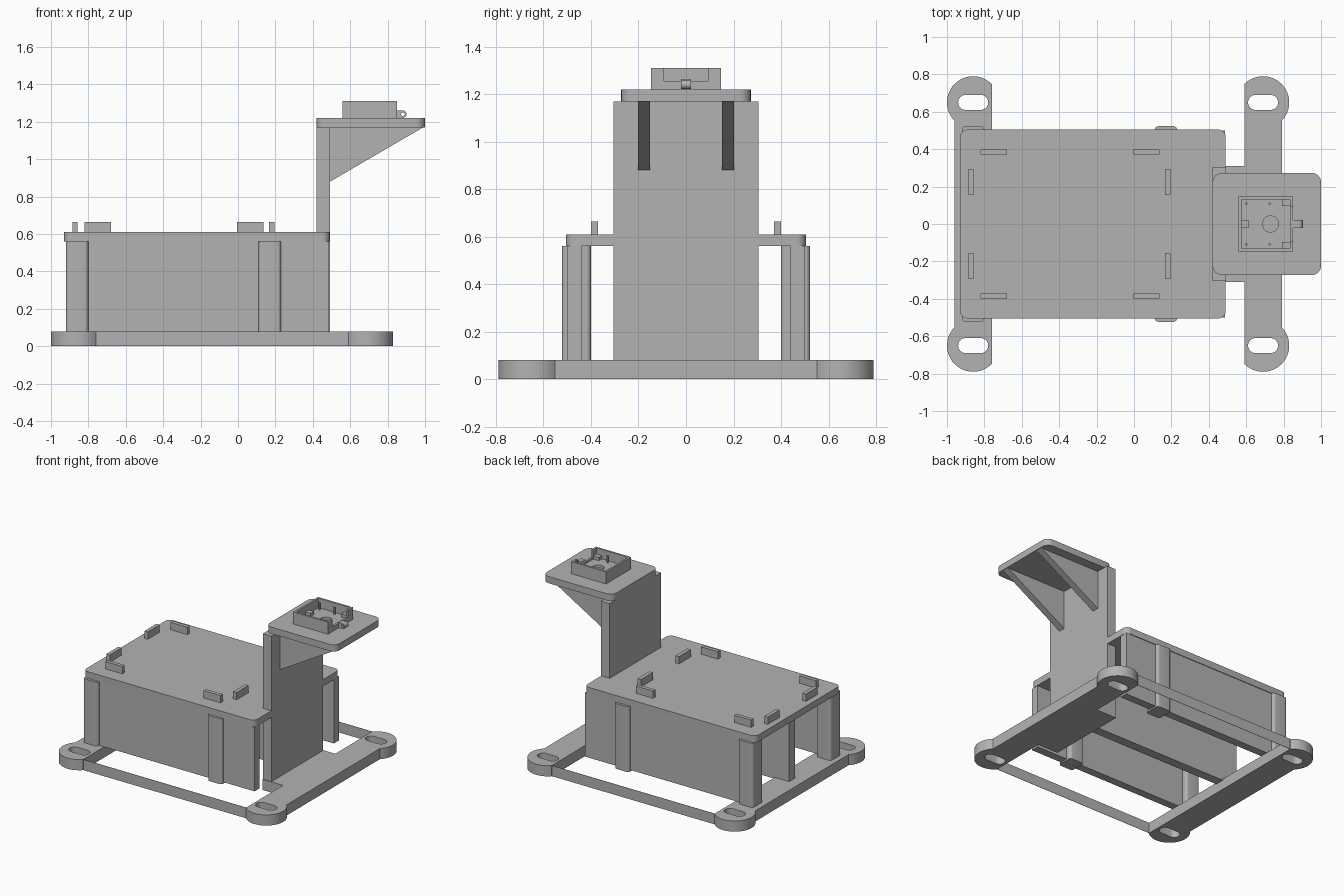
import bpy, bmesh
from math import sin, cos, radians, pi

cube = bpy.data.objects.get("Cube")
if cube:
    bpy.data.objects.remove(cube, do_unlink=True)

COLOUR = (0.45, 0.45, 0.45, 1)
grey = bpy.data.materials.new("plain grey")
grey.use_nodes = True
grey.diffuse_color = COLOUR
grey.node_tree.nodes["Principled BSDF"].inputs["Base Color"].default_value = COLOUR


def arc(cx, cy, r, start, end, steps=12):
    return [(cx + r * cos(radians(start + (end - start) * i / steps)),
             cy + r * sin(radians(start + (end - start) * i / steps)))
            for i in range(steps + 1)]


def circle(cx, cy, r, steps=24):
    return arc(cx, cy, r, 0, 360, steps)[:-1]


def rect(x0, x1, y0, y1, r=0):
    if not r:
        return [(x0, y0), (x1, y0), (x1, y1), (x0, y1)]
    return (arc(x1 - r, y1 - r, r, 0, 90, 6) + arc(x0 + r, y1 - r, r, 90, 180, 6)
            + arc(x0 + r, y0 + r, r, 180, 270, 6) + arc(x1 - r, y0 + r, r, 270, 360, 6))


def prism(name, loops, low, high, upright=False):
    """Extrude an outline with optional holes; upright profiles lie in x-z."""
    curve = bpy.data.curves.new(name, "CURVE")
    curve.dimensions = "2D"
    curve.fill_mode = "BOTH"
    curve.extrude = (high - low) / 2
    for loop in loops:
        spline = curve.splines.new("POLY")
        spline.points.add(len(loop) - 1)
        for p, (a, b) in zip(spline.points, loop):
            p.co = (a, b, 0, 1)
        spline.use_cyclic_u = True
    temp = bpy.data.objects.new("temp", curve)
    bpy.context.collection.objects.link(temp)
    bpy.context.view_layer.update()
    graph = bpy.context.evaluated_depsgraph_get()
    mesh = bpy.data.meshes.new_from_object(temp.evaluated_get(graph))
    bpy.data.objects.remove(temp, do_unlink=True)

    bm = bmesh.new()
    bm.from_mesh(mesh)
    bmesh.ops.remove_doubles(bm, verts=bm.verts, dist=0.0001)
    for v in bm.verts:
        v.co.z += (low + high) / 2
        if upright:
            v.co.y, v.co.z = v.co.z, v.co.y
    bmesh.ops.recalc_face_normals(bm, faces=bm.faces)
    bm.to_mesh(mesh)
    bm.free()
    mesh.name = name
    mesh.materials.clear()
    mesh.materials.append(grey)
    obj = bpy.data.objects.new(name, mesh)
    bpy.context.collection.objects.link(obj)
    bpy.ops.object.select_all(action="DESELECT")
    obj.select_set(True)
    bpy.context.view_layer.objects.active = obj
    bpy.ops.object.shade_smooth_by_angle(angle=radians(30))
    return obj


def box(name, x0, x1, y0, y1, z0, z1):
    return prism(name, [rect(x0, x1, y0, y1)], z0, z1)


# Slotted foot bars, flat on the inner side and rounded at the ends
BASE = 0.08
for name, cx, side in (("rear_foot_bar", -0.86, 1), ("tower_foot_bar", 0.69, -1)):
    outline = arc(0, 0.65, 0.14, 44.4, 224.4, 24) + arc(0, -0.65, 0.14, 135.6, 315.6, 24)
    outline = [(cx + side * x, y) for x, y in outline]
    slots = [rect(cx - 0.08, cx + 0.08, y - 0.04, y + 0.04, 0.039) for y in (-0.65, 0.65)]
    prism(name, [outline] + slots, 0, BASE)

# Thin strips joining the bars, and the tower's foot
for s, side in ((-1, "right"), (1, "left")):
    y = s * 0.746
    box(side + "_base_strip", -0.76, 0.59, y - 0.001, y + 0.001, 0, BASE)
box("tower_foot", 0.42, 0.59, -0.31, 0.31, 0, BASE)

# Side walls with rounded posts
for s, side in ((-1, "right"), (1, "left")):
    box(side + "_wall", -0.90, 0.487, *sorted((s * 0.44, s * 0.5)), BASE, 0.56)
    for label, x in (("rear", -0.92), ("middle", 0.11)):
        prism(f"{side}_{label}_post",
              [rect(x, x + 0.12, *sorted((s * 0.40, s * 0.523)), 0.02)], BASE - 0.01, 0.56)
box("centre_wall", -0.88, 0.42, -0.035, 0.035, BASE - 0.01, 0.56)

# Tray top with locating tabs
prism("tray_top", [rect(-0.93, 0.49, -0.505, 0.505, 0.04)], 0.56, 0.61)
for s, side in ((-1, "right"), (1, "left")):
    for i, x in enumerate((-0.82, -0.005)):
        box(f"{side}_long_tab_{i}", x, x + 0.14, s * 0.385 - 0.014, s * 0.385 + 0.014, 0.61, 0.665)
    for i, x in enumerate((-0.885, 0.167)):
        box(f"{side}_end_tab_{i}", x, x + 0.028, s * 0.225 - 0.07, s * 0.225 + 0.07, 0.61, 0.665)

# Tower, platform and braces
box("tower", 0.42, 0.492, -0.305, 0.305, BASE, 1.17)
prism("platform", [rect(0.42, 1.0, -0.273, 0.273, 0.05)], 1.17, 1.22)
for s, side in ((-1, "right"), (1, "left")):
    prism(side + "_brace", [[(0.492, 0.88), (0.99, 1.17), (0.492, 1.17)]],
          *sorted((s * 0.152, s * 0.203)), upright=True)

# Open sensor box with a lowered front wall
X0, X1, Y, T = 0.56, 0.85, 0.147, 0.015
prism("box_floor", [rect(X0, X1, -Y, Y), circle(0.73, 0, 0.043)], 1.22, 1.24)
prism("box_walls_low", [rect(X0, X1, -Y, Y), rect(X0 + T, X1 - T, T - Y, Y - T)], 1.24, 1.255)
prism("box_walls_high", [[(X1, -0.092), (X1 - T, -0.092), (X1 - T, T - Y), (X0 + T, T - Y),
                          (X0 + T, Y - T), (X1 - T, Y - T), (X1 - T, 0.092), (X1, 0.092),
                          (X1, Y), (X0, Y), (X0, -Y), (X1, -Y)]], 1.255, 1.31)
for s, side in ((-1, "right"), (1, "left")):
    for i, x in enumerate((0.6, 0.725)):
        prism(f"{side}_pin_{i}", [circle(x, s * 0.108, 0.007, 12)], 1.24, 1.29)
    box(side + "_corner_rest", 0.79, X1 - T, *sorted((s * 0.095, s * (Y - T))), 1.24, 1.265)
box("rear_rest", X0 + T, 0.615, -0.02, 0.02, 1.24, 1.265)

# Pierced lug on the box
lug = [(X1, 1.222), (0.882, 1.222)] + arc(0.882, 1.241, 0.019, -90, 90) + [(X1, 1.26)]
prism("box_lug", [lug, circle(0.882, 1.241, 0.01, 16)], -0.022, 0.022, upright=True)
